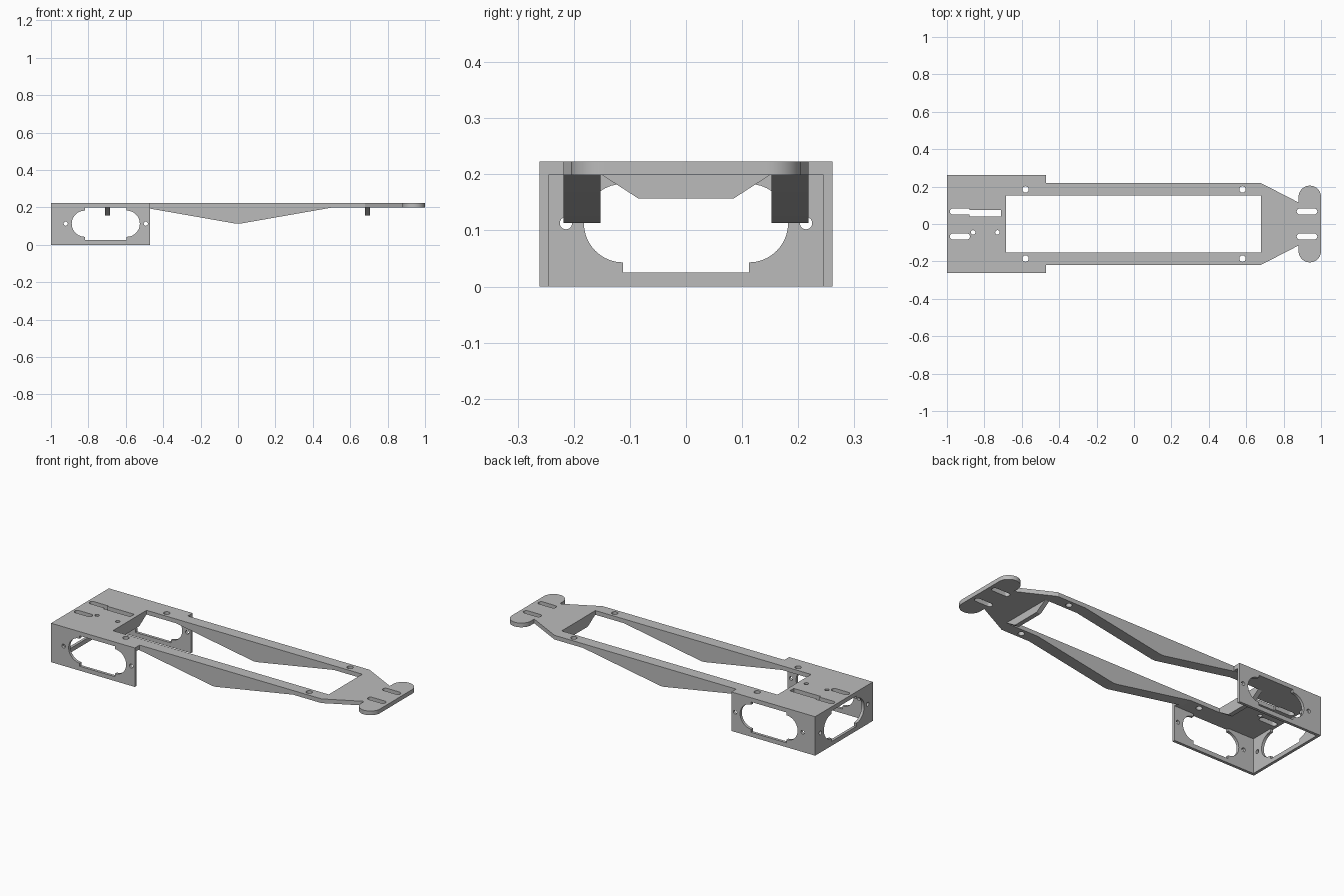
import bpy, bmesh
from math import cos, sin, pi, radians
from mathutils import Matrix, Vector

cube = bpy.data.objects.get("Cube")
if cube:
    bpy.data.objects.remove(cube)

grey = bpy.data.materials.new("plain grey")
grey.use_nodes = True
colour = (0.5, 0.5, 0.5, 1)
grey.diffuse_color = colour
grey.node_tree.nodes["Principled BSDF"].inputs["Base Color"].default_value = colour

# Drawing planes: flat, facing the front, facing the side
FLAT = Matrix.Identity(4)
FRONT = Matrix.Rotation(radians(90), 4, 'X')
SIDE = Matrix.Rotation(radians(90), 4, 'Z') @ FRONT


def arc(cx, cy, r, start, end, n=20):
    angles = [radians(start + (end - start) * i / n) for i in range(n + 1)]
    return [(cx + r * cos(a), cy + r * sin(a)) for a in angles]


def circle(cx, cy, r):
    return arc(cx, cy, r, 0, 345, 23)


def slot(x0, x1, y, r):
    return arc(x0 + r, y, r, 90, 270) + arc(x1 - r, y, r, -90, 90)


def rect(x0, x1, y0, y1):
    return [(x0, y0), (x1, y0), (x1, y1), (x0, y1)]


def sheet(name, loops, thick, plane, centre):
    """Fill an outline with holes, extrude it and stand it in a plane."""
    curve = bpy.data.curves.new(name, 'CURVE')
    curve.dimensions = '2D'
    curve.fill_mode = 'BOTH'
    curve.extrude = thick / 2
    for loop in loops:
        spline = curve.splines.new('POLY')
        spline.points.add(len(loop) - 1)
        for point, (u, v) in zip(spline.points, loop):
            point.co = (u, v, 0, 1)
        spline.use_cyclic_u = True
    temp = bpy.data.objects.new(name + " outline", curve)
    bpy.context.collection.objects.link(temp)
    bpy.context.view_layer.update()
    graph = bpy.context.evaluated_depsgraph_get()
    mesh = bpy.data.meshes.new_from_object(temp.evaluated_get(graph))
    bpy.data.objects.remove(temp)
    bpy.data.curves.remove(curve)
    mesh.transform(Matrix.Translation(Vector(centre)) @ plane)
    bm = bmesh.new()
    bm.from_mesh(mesh)
    bmesh.ops.remove_doubles(bm, verts=bm.verts, dist=1e-5)
    bmesh.ops.recalc_face_normals(bm, faces=bm.faces)
    bm.to_mesh(mesh)
    bm.free()
    mesh.name = name
    mesh.materials.clear()
    mesh.materials.append(grey)
    obj = bpy.data.objects.new(name, mesh)
    bpy.context.collection.objects.link(obj)
    bpy.ops.object.select_all(action='DESELECT')
    obj.select_set(True)
    bpy.context.view_layer.objects.active = obj
    bpy.ops.object.shade_smooth_by_angle(angle=radians(25))
    return obj


UNDER, TOP, WALL = 0.199, 0.223, 0.016
HALF, RAIL = 0.261, 0.218

# Deck: wide rear, long rails, tapered neck and rounded bumper
half = [(-1, HALF), (-0.47, HALF), (-0.47, RAIL), (0.68, RAIL), (0.88, 0.115)]
half += arc(0.94, 0.145, 0.06, 180, 0)
outline = half + [(x, -y) for x, y in reversed(half)]
holes = [rect(-0.685, 0.68, -0.152, 0.152)]
holes += [circle(x, y, 0.017) for x in (-0.58, 0.58) for y in (-0.185, 0.185)]
holes += [circle(x, -0.045, 0.012) for x in (-0.86, -0.73)]
holes += [slot(0.87, 0.98, y, 0.016) for y in (-0.067, 0.067)]
holes.append(slot(-0.985, -0.877, -0.067, 0.016))
# Rounded slot that runs into a rectangular one
holes.append(arc(-0.969, 0.067, 0.016, 90, 270)
             + [(-0.88, 0.051), (-0.88, 0.04), (-0.71, 0.04), (-0.71, 0.076),
                (-0.88, 0.076), (-0.88, 0.083)])
sheet("deck", [outline] + holes, TOP - UNDER, FLAT, (0, 0, (TOP + UNDER) / 2))


# Box walls with a lobed opening that reaches the deck, and two screw holes
def wall(name, u0, u1, mid, plane, centre):
    w, mz = 0.112, 0.113
    opening = ([(mid + w, UNDER)] + arc(mid + w, mz, 0.07, 90, -90)
               + [(mid + w, 0.025), (mid - w, 0.025)]
               + arc(mid - w, mz, 0.07, 270, 90) + [(mid - w, UNDER)])
    loop = [(u0, UNDER), (u0, 0), (u1, 0), (u1, UNDER)] + opening
    screws = [circle(mid + s * 0.214, mz, 0.011) for s in (-1, 1)]
    sheet(name, [loop] + screws, WALL, plane, centre)


wall("end_wall", -HALF + WALL, HALF - WALL, 0, SIDE, (-1 + WALL / 2, 0, 0))
for side, s in (("left", 1), ("right", -1)):
    wall("side_wall_" + side, -1, -0.47, -0.707, FRONT, (0, s * (HALF - WALL / 2), 0))
    # Shallow V stiffener under each rail
    sheet("rail_stiffener_" + side,
          [[(-0.5, UNDER), (-0.01, 0.113), (0.01, 0.113), (0.5, UNDER)]],
          RAIL - 0.152, FRONT, (0, s * (RAIL + 0.152) / 2, 0))

# Cross ribs at both ends of the window
for name, x in (("rear_rib", -0.698), ("front_rib", 0.693)):
    sheet(name, [[(-0.15, UNDER), (-0.085, 0.157), (0.085, 0.157), (0.15, UNDER)]],
          0.026, SIDE, (x, 0, 0))
